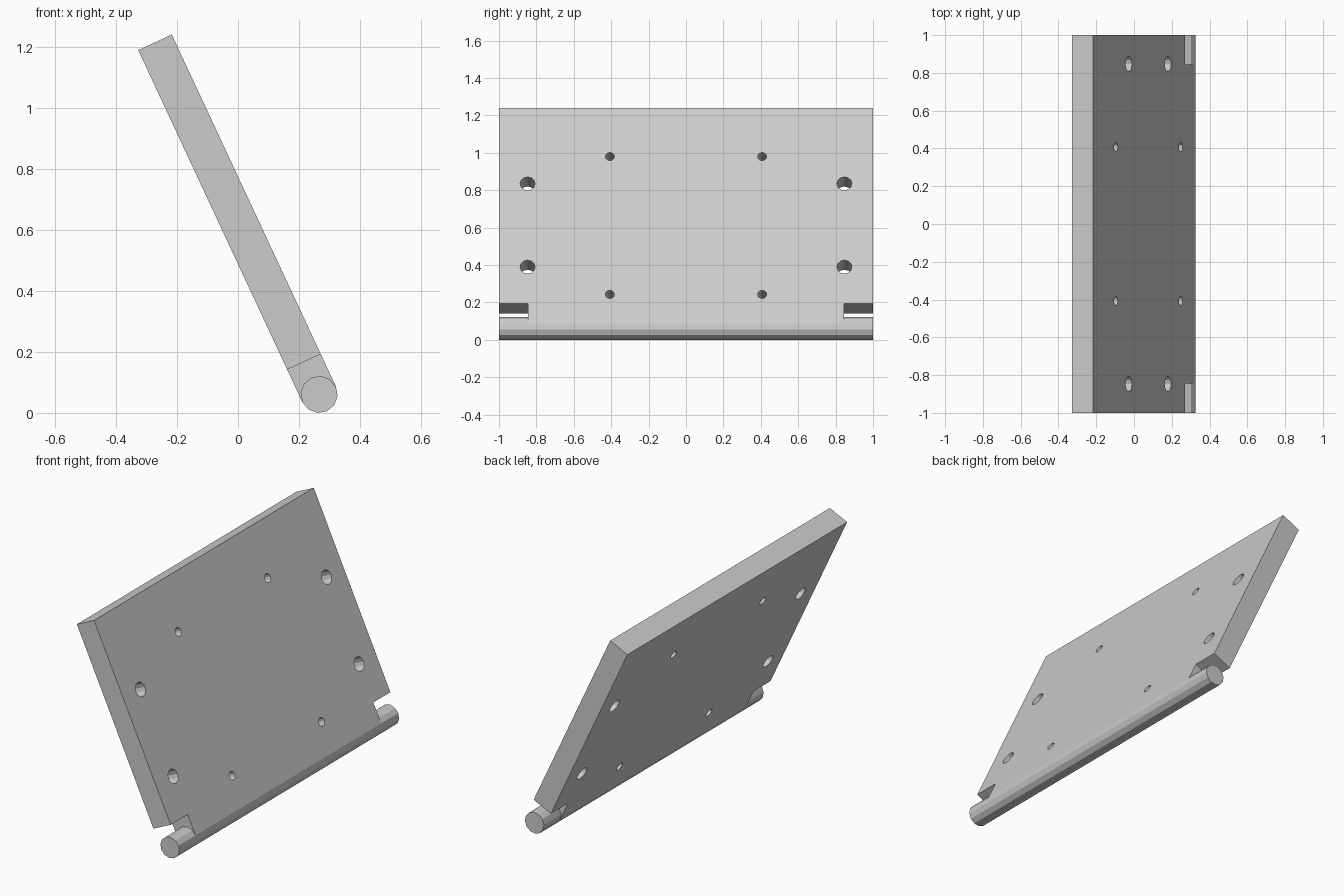
import bpy, bmesh, math
from mathutils import Matrix, Vector

if "Cube" in bpy.data.objects:
    bpy.data.objects.remove(bpy.data.objects["Cube"])

R = 0.0607          # pin radius = half the plate thickness
L = 1.273           # pin axis to top edge
NOTCH_Y, NOTCH_S = 0.845, 0.118
TILT = math.radians(-25)
# local frame: x = through the plate, y = along the pin, z = up the plate
FRAME = Matrix.Translation((0.266, 0, 0.0605)) @ Matrix.Rotation(TILT, 4, 'Y')


def make_object(name, bm):
    bmesh.ops.recalc_face_normals(bm, faces=bm.faces)
    mesh = bpy.data.meshes.new(name)
    bm.to_mesh(mesh)
    bm.free()
    ob = bpy.data.objects.new(name, mesh)
    bpy.context.collection.objects.link(ob)
    ob.matrix_world = FRAME
    return ob


def add_cylinder(bm, radius, depth, matrix):
    bmesh.ops.create_cone(bm, cap_ends=True, segments=12, radius1=radius,
                          radius2=radius, depth=depth, matrix=matrix)


# tilted plate with notched lower corners
half = [(NOTCH_Y, 0), (NOTCH_Y, NOTCH_S), (1, NOTCH_S), (1, L)]
outline = half + [(-y, s) for y, s in reversed(half)]
bm = bmesh.new()
face = bm.faces.new([bm.verts.new((-R, y, s)) for y, s in outline])
ext = bmesh.ops.extrude_face_region(bm, geom=[face])
verts = [v for v in ext['geom'] if isinstance(v, bmesh.types.BMVert)]
bmesh.ops.translate(bm, verts=verts, vec=Vector((2 * R, 0, 0)))
plate = make_object("plate", bm)

# screw holes: large outer pairs, small inner pairs
bm = bmesh.new()
for y, s, r in [(0.847, 0.826, 0.04), (0.847, 0.335, 0.04),
                (0.407, 0.986, 0.024), (0.407, 0.173, 0.024)]:
    for side in (-1, 1):
        add_cylinder(bm, r, 0.4, Matrix.Translation((0, side * y, s))
                     @ Matrix.Rotation(math.pi / 2, 4, 'Y'))
cutter = make_object("hole_cutter", bm)
cutter.hide_render = True
cutter.hide_set(True)
mod = plate.modifiers.new("holes", 'BOOLEAN')
mod.operation = 'DIFFERENCE'
mod.solver = 'EXACT'
mod.object = cutter

# hinge pin along the lower edge
bm = bmesh.new()
add_cylinder(bm, R, 2, Matrix.Rotation(math.pi / 2, 4, 'X'))
make_object("hinge_pin", bm)
